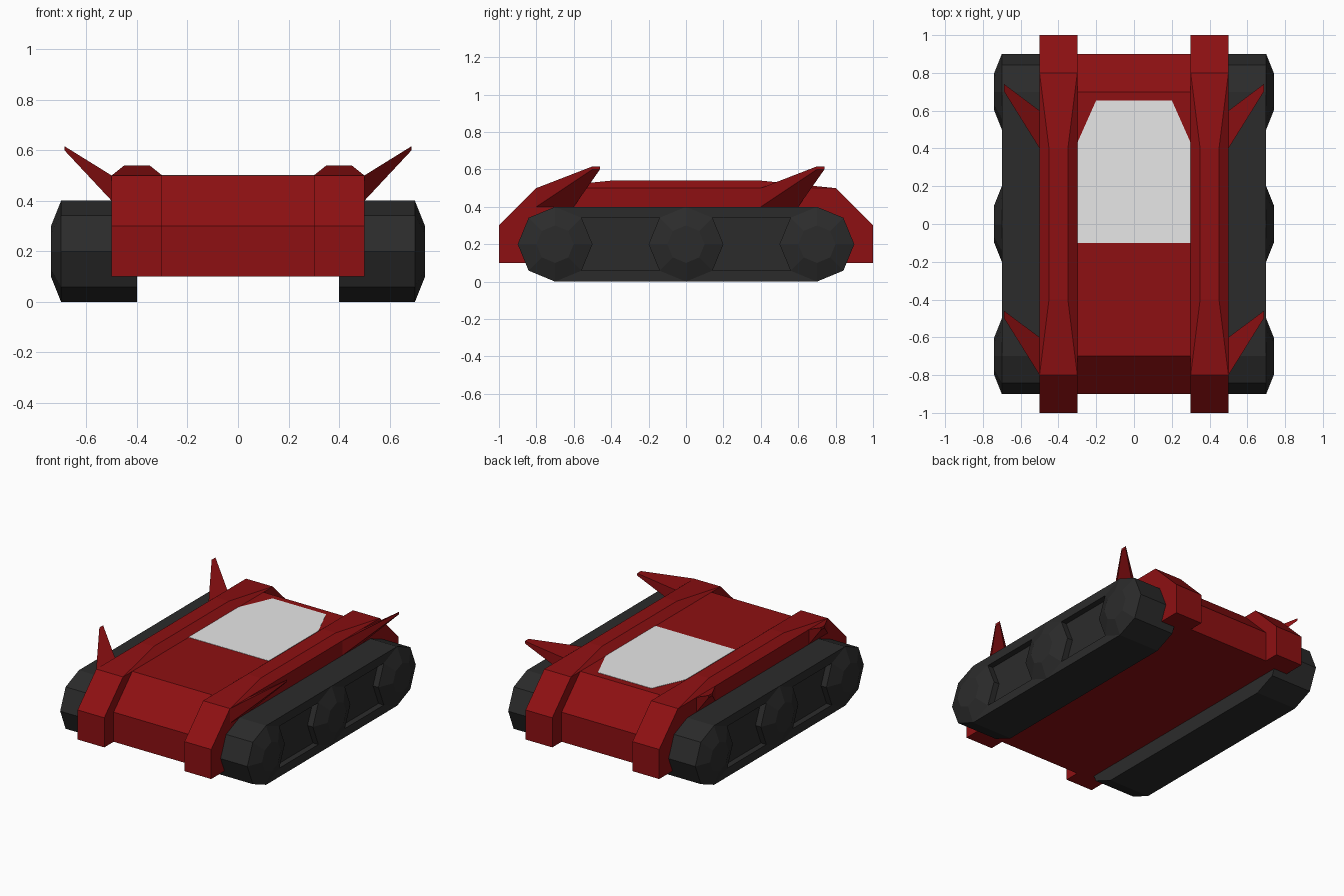
import bpy, bmesh, math

if "Cube" in bpy.data.objects:
    bpy.data.objects.remove(bpy.data.objects["Cube"])


def material(name, rgb):
    m = bpy.data.materials.new(name)
    m.diffuse_color = (*rgb, 1)
    m.use_nodes = True
    m.node_tree.nodes["Principled BSDF"].inputs["Base Color"].default_value = m.diffuse_color
    return m


RED = material("dark red paint", (0.27, 0.005, 0.006))
BLACK = material("black rubber", (0.024, 0.024, 0.024))
GLASS = material("pale grey hatch", (0.8, 0.8, 0.8))


def loft(name, ring_a, ring_b, mat):
    """Closed solid between two matching rings of points."""
    bm = bmesh.new()
    a = [bm.verts.new(p) for p in ring_a]
    b = [bm.verts.new(p) for p in ring_b]
    n = len(a)
    bm.faces.new(a)
    bm.faces.new(b)
    for i in range(n):
        j = (i + 1) % n
        bm.faces.new((a[i], a[j], b[j], b[i]))
    bmesh.ops.recalc_face_normals(bm, faces=bm.faces)
    me = bpy.data.meshes.new(name)
    bm.to_mesh(me)
    bm.free()
    me.materials.append(mat)
    ob = bpy.data.objects.new(name, me)
    bpy.context.collection.objects.link(ob)
    return ob


def prism(name, profile, x0, x1, mat):
    """Side profile (y, z) extruded across x."""
    return loft(name, [(x0, y, z) for y, z in profile],
                [(x1, y, z) for y, z in profile], mat)


def body_profile(length):
    s = length - 0.2
    return [(-length, 0.1), (-length, 0.3), (-s, 0.5),
            (s, 0.5), (length, 0.3), (length, 0.1)]


def octagon(cy, r):
    return [(cy + r * math.cos(k * math.pi / 4), 0.2 + r * math.sin(k * math.pi / 4))
            for k in range(8)]


def rect(x0, x1, y, z):
    return [(x0, -y, z), (x1, -y, z), (x1, y, z), (x0, y, z)]


# Central hull and the pale deck hatch
prism("hull", body_profile(0.9), -0.3, 0.3, RED)
hatch = [(-0.3, -0.1), (0.3, -0.1), (0.3, 0.43), (0.2, 0.655), (-0.2, 0.655), (-0.3, 0.43)]
loft("deck_hatch", [(x, y, 0.498) for x, y in hatch], [(x, y, 0.502) for x, y in hatch], GLASS)

# Track outline: half octagons at both ends
q = 0.2 * math.sqrt(0.5)
track = [(-0.9, 0.2), (-0.7 - q, 0.2 - q), (-0.7, 0), (0.7, 0), (0.7 + q, 0.2 - q),
         (0.9, 0.2), (0.7 + q, 0.2 + q), (0.7, 0.4), (-0.7, 0.4), (-0.7 - q, 0.2 + q)]

for s, side in ((-1, "left"), (1, "right")):
    # Side rail with its raised ridge
    prism(side + "_rail", body_profile(1.0), s * 0.3, s * 0.5, RED)
    loft(side + "_rail_ridge", rect(s * 0.3, s * 0.5, 0.8, 0.5),
         rect(s * 0.35, s * 0.45, 0.4, 0.54), RED)

    # Track with recessed panels between the wheels
    body = prism(side + "_track", track, s * 0.4, s * 0.7, BLACK)
    for c in (-0.35, 0.35):
        pocket = [(c - 0.35 + q, 0.2 + q), (c - 0.15, 0.2), (c - 0.35 + q, 0.2 - q),
                  (c + 0.35 - q, 0.2 - q), (c + 0.15, 0.2), (c + 0.35 - q, 0.2 + q)]
        cutter = prism(side + "_track_cutter", pocket, s * 0.66, s * 0.8, BLACK)
        cutter.hide_render = True
        cutter.hide_set(True)
        mod = body.modifiers.new("pocket", 'BOOLEAN')
        mod.operation = 'DIFFERENCE'
        mod.solver = 'EXACT'
        mod.object = cutter

    # Tapered eight-sided wheels
    for c in (-0.7, 0, 0.7):
        loft(side + "_wheel", [(s * 0.7, y, z) for y, z in octagon(c, 0.2)],
             [(s * 0.74, y, z) for y, z in octagon(c, 0.1)], BLACK)

    # Swept-back spikes
    for y in (-0.8, 0.4):
        base = [(s * 0.5, y, 0.4), (s * 0.5, y + 0.2, 0.4),
                (s * 0.5, y + 0.2, 0.5), (s * 0.5, y, 0.5)]
        tip = [(s * 0.687, y + 0.30, 0.60), (s * 0.687, y + 0.34, 0.60),
               (s * 0.687, y + 0.34, 0.616), (s * 0.687, y + 0.30, 0.616)]
        loft(side + "_spike", base, tip, RED)
